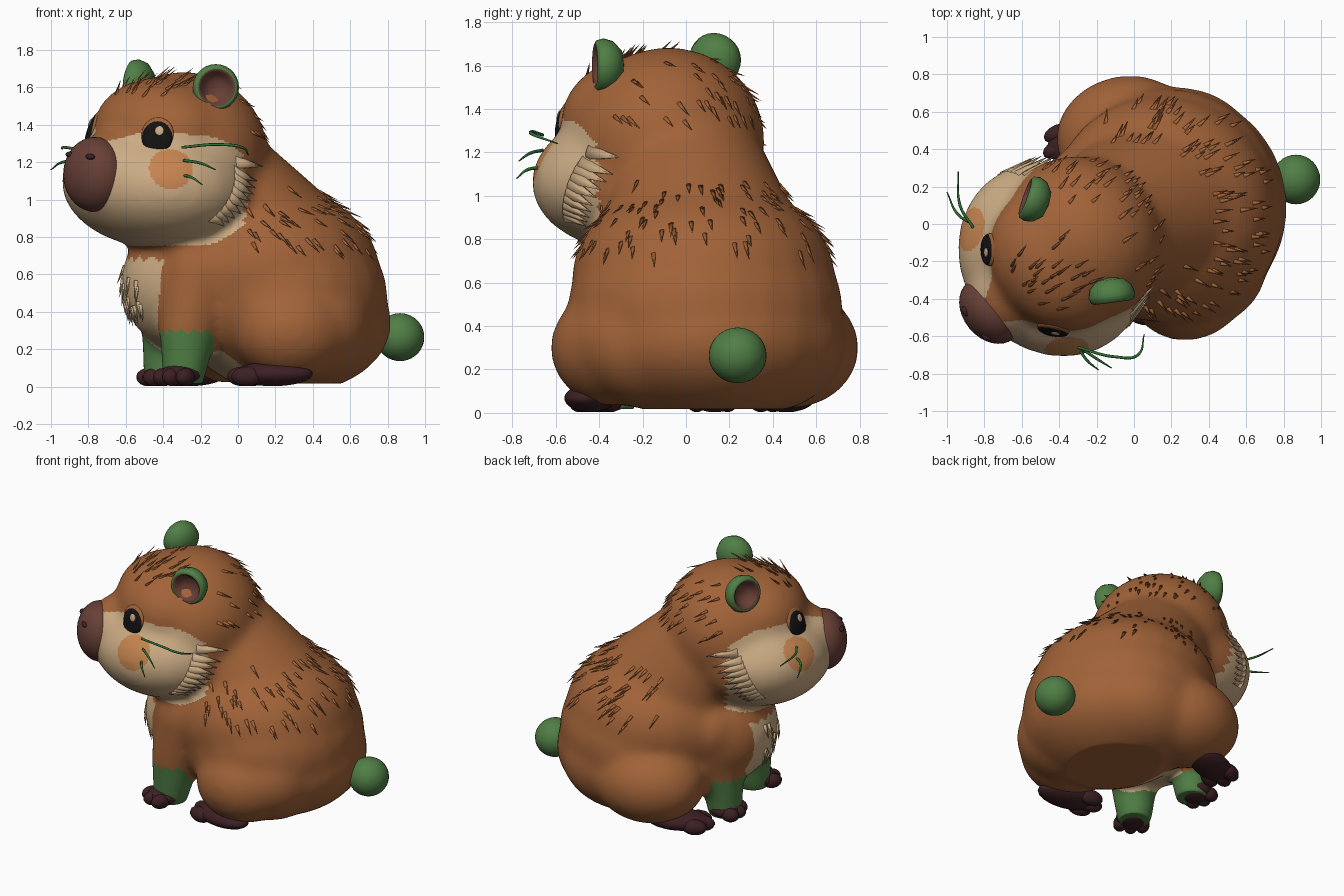
import bpy, bmesh, math, random
from mathutils import Vector, Matrix

if "Cube" in bpy.data.objects:
    bpy.data.objects.remove(bpy.data.objects["Cube"])
random.seed(4)
V = Vector

def mat(name, c):
    m = bpy.data.materials.new(name)
    m.diffuse_color = (*c, 1)
    m.use_nodes = True
    m.node_tree.nodes["Principled BSDF"].inputs["Base Color"].default_value = m.diffuse_color
    return m

BROWN = mat("fur brown", (.36, .125, .04))
CREAM = mat("cream", (.60, .41, .23))
BLUSH = mat("blush orange", (.56, .23, .08))
GREEN = mat("green", (.08, .21, .06))
NOSE = mat("nose brown", (.135, .05, .037))
PAW = mat("paw maroon", (.045, .014, .017))
BLACK = mat("black", (.006, .006, .006))
WHISK = mat("whisker green", (.03, .17, .04))

def frame(origin, f, up_tilt=0):
    """Matrix with local x = forward f, y = sideways, z = up (rolled)."""
    f = V((*f, 0)).normalized()
    z = V((0, 0, 1))
    up = (z + up_tilt * z.cross(f)).normalized()
    return Matrix.Translation(origin) @ Matrix((f, up.cross(f), up)).transposed().to_4x4()

HEAD = frame((-.335, -.12, 1.2), (-.78, -.63), .07)
BODY = frame((.25, .12, 0), (-.97, -.24))
HINV, BINV = HEAD.inverted(), BODY.inverted()

def ball(bm, c, r, M=Matrix(), n=24):
    S = Matrix.Diagonal((*r, 1))
    bmesh.ops.create_uvsphere(bm, u_segments=n, v_segments=n * 2 // 3, radius=1,
                              matrix=M @ Matrix.Translation(c) @ S)

def make(name, bm, *mats):
    me = bpy.data.meshes.new(name)
    bm.to_mesh(me)
    bm.free()
    for m in mats:
        me.materials.append(m)
    ob = bpy.data.objects.new(name, me)
    bpy.context.collection.objects.link(ob)
    me.shade_smooth()
    return ob

def rot(d):
    return V(d).to_track_quat('Z', 'Y').to_matrix().to_4x4()

# ---- body and head: blended ellipsoids ----
bm = bmesh.new()
for c, r in [((.15, .08, .62), (.61, .61, .46)), ((.27, .11, .34), (.55, .60, .38)),
             ((.21, .09, .48), (.59, .64, .48)), ((-.25, -.03, .55), (.38, .39, .37)),
             ((.29, -.34, .30), (.32, .285, .27)), ((-.05, .48, .30), (.375, .315, .28)),
             ((.38, -.12, .33), (.34, .42, .32)), ((.2, .35, .33), (.45, .38, .33))]:
    ball(bm, (0, 0, 0), r, Matrix.Translation(c) @ BODY.to_3x3().to_4x4())
for c, r in [((-.06, 0, .05), (.44, .46, .435)), ((.10, 0, .16), (.35, .41, .295)),
             ((.12, 0, -.12), (.49, .55, .34)), ((.41, 0, -.065), (.24, .245, .245))]:
    ball(bm, c, r, HEAD)
LEGS = [[(-.2, -.25, .62, .23), (-.265, -.32, .33, .16), (-.29, -.34, .06, .12)],
        [(-.31, .18, .62, .21), (-.375, .13, .33, .145), (-.39, .12, .06, .12)]]
NECK = [(-.2, .0, 1.15, .35), (.13, .08, .66, .5)]
for chain in LEGS + [NECK]:
    for a, b in zip(chain, chain[1:]):
        for i in range(8):
            p = V(a).lerp(V(b), i / 7)
            ball(bm, p[:3], [p[3]] * 3)
body = make("body", bm, BROWN, CREAM, BLUSH, GREEN)
for voxel, its in ((.028, 16), (.0125, 8)):
    m = body.modifiers.new("blend", 'REMESH')
    m.mode, m.voxel_size = 'VOXEL', voxel
    m = body.modifiers.new("soften", 'SMOOTH')
    m.factor, m.iterations = .5, its
dg = bpy.context.evaluated_depsgraph_get()
me = bpy.data.meshes.new_from_object(body.evaluated_get(dg))
body.modifiers.clear()
body.data = me
if not me.materials:
    for x in (BROWN, CREAM, BLUSH, GREEN):
        me.materials.append(x)
for v in me.vertices:
    v.co.z = max(v.co.z, .018)

def tri(t):
    return abs(t % 1 - .5) * 2

# ---- colour rules for face, chest and sleeves ----
def colour(p):
    h, b = HINV @ p, BINV @ p
    for leg in LEGS:
        a, c = V(leg[1][:3]), V(leg[2][:3])
        t = max(0, min(1, (a.z - p.z) / (a.z - c.z)))
        if p.z < .5 and (p - a.lerp(c, t)).xy.length < .165 - .04 * t:
            ang = math.atan2(p.y - a.y, p.x - a.x)
            return 3 if p.z < .28 + .035 * tri(ang * 2.2) else 0
    e = V((h.x - .12, h.y, h.z + .12))
    on_cheek = (e.x / .485) ** 2 + (e.y / .545) ** 2 + (e.z / .335) ** 2 < 1.3
    if (on_cheek or h.x > .35) and p.z > .765 - .05 * max(0, h.x):
        top = .18 - 1.2 * max(0, .2 - h.x) ** 2 - .5 * max(0, .2 - abs(h.y))
        if h.z < top and h.x > -.13 + .04 * tri(h.z * 18):
            d = V((h.x - .36, abs(h.y) - .41, h.z + .005))
            return 2 if d.length < .118 else 1
    if b.x > .28 and abs(b.y - .07) < .25 and p.z < .67 + .03 * tri(b.y * 12):
        return 1
    return 0

for f in me.polygons:
    f.material_index = colour(f.center)
me.shade_smooth()
bpy.context.view_layer.update()

def surf(p):
    _, loc, n, _ = body.closest_point_on_mesh(p)
    return loc, n

# ---- fur tufts: cones flattened against the skin ----
def spike(bm, p, n, d, r, L, flat=.6, seg=6):
    d = d.normalized()
    x = d.cross(n).normalized()
    R = Matrix((x, d.cross(x), d)).transposed().to_4x4()
    bmesh.ops.create_cone(bm, cap_ends=True, segments=seg, radius1=r, radius2=.001, depth=L,
                          matrix=Matrix.Translation(p + d * (L / 2 - .015)) @ R
                          @ Matrix.Diagonal((1, flat, 1, 1)))

def scatter(bm, rule, count, flow, lift, r, L):
    faces = [f for f in me.polygons if rule(f.center, HINV @ f.center, BINV @ f.center)]
    for f in random.sample(faces, min(count, len(faces))):
        n = f.normal
        t = (flow - n * flow.dot(n)).normalized()
        spike(bm, f.center, n, t + n * lift, r, L * random.uniform(.7, 1.2))

hb, bb = -HEAD.col[0].xyz, -BODY.col[0].xyz
down = V((0, 0, -1))
bm = bmesh.new()
scatter(bm, lambda p, h, b: .72 < p.z < 1.06 and b.x < .32, 110, bb * .5 + down, .28, .013, .095)
scatter(bm, lambda p, h, b: 1.33 < p.z < 1.63 and h.x < -.12, 46, hb + down * .6, .3, .012, .085)
scatter(bm, lambda p, h, b: p.z > 1.55 and h.x > -.0 and abs(h.y) < .2, 28, hb, .42, .011, .1)
make("fur_tufts", bm, BROWN)

bm = bmesh.new()
for s in (1, -1):
    for i in range(10):          # cheek fringe
        w = .055 - i * .042
        p, n = surf(HEAD @ V((-.075 + .02 * i, s * .56, w)))
        t = hb + down * (.1 + .075 * i)
        t = (t - n * t.dot(n)).normalized()
        spike(bm, p - n * .008, n, t + n * .05, .042, .21 - .009 * i, .4)
for i in range(24):             # chest tuft
    p, n = surf(BODY @ V((.95, random.uniform(-.12, .26), random.uniform(.36, .66))))
    spike(bm, p, n, down - n * down.dot(n) + n * .16, .018, .1, .5)
make("cream_fringe", bm, CREAM)

# ---- nose ----
bm = bmesh.new()
ball(bm, (.55, 0, -.065), (.15, .195, .2), HEAD, 32)
make("nose", bm, NOSE)
bm = bmesh.new()
for s in (1, -1):
    ball(bm, (.655, s * .085, .035), (.022, .032, .016), HEAD, 12)
make("nostrils", bm, PAW)

# ---- eyes, ears ----
EAR = [(0, -.085), (.07, -.073), (.112, -.035), (.125, .01), (.116, .042), (.1, .05),
       (.085, .038), (.07, .005), (.04, -.015), (0, -.02)]
for s, side in ((1, "left"), (-1, "right")):
    p, n = surf(HEAD @ V((.36, s * .28, .155)))
    x = n.cross(V((0, 0, 1))).normalized()
    R = Matrix((x, x.cross(n).normalized(), n)).transposed().to_4x4()
    for name, off, rad, m in (("eyelid", V((0, .016, -.004)), (.088, .094, .022), BROWN),
                              ("eye", V((0, 0, 0)), (.084, .094, .026), BLACK),
                              ("eye_glint", V((-.015, .03, .023)), (.024, .026, .007), CREAM)):
        bm = bmesh.new()
        ball(bm, off, rad, Matrix.Translation(p) @ R)
        make(f"{name}_{side}", bm, m)

    pos = V((-.12, -.37, 1.60)) if s > 0 else V((-.535, .13, 1.625))
    bm = bmesh.new()
    vs = [bm.verts.new((r, 0, z)) for r, z in EAR]
    es = [bm.edges.new(e) for e in zip(vs, vs[1:])]
    bmesh.ops.spin(bm, geom=vs + es, cent=(0, 0, 0), axis=(0, 0, 1), angle=math.tau,
                   steps=28, use_merge=True)
    bmesh.ops.remove_doubles(bm, verts=bm.verts, dist=.0005)
    bmesh.ops.recalc_face_normals(bm, faces=bm.faces)
    for f in bm.faces:
        c = f.calc_center_median()
        f.material_index = int(c.xy.length < .092 and c.z > -.03)
    nd = HEAD.to_3x3() @ V((.52, s * .85, .05))
    bm.transform(Matrix.Translation(pos) @ rot(nd))
    make(f"ear_{side}", bm, GREEN, NOSE)

# ---- tail ----
bm = bmesh.new()
ball(bm, (.866, .238, .265), (.13, .133, .128), n=32)
make("tail", bm, GREEN)

# ---- paws and feet ----
def paw(name, heel, toe, w, h):
    heel, toe = V((*heel, 0)), V((*toe, 0))
    d = toe - heel
    M = frame(heel, d.xy)
    L = d.length
    bm = bmesh.new()
    ball(bm, (L * .42, 0, h * .5), (L * .58, w, h * .5), M)
    for i in range(3):
        y = i - 1
        ball(bm, (L * (.85 - .1 * y * y), y * w * .66, h * .4),
             (L * .12 + .04, w * .42, h * .4), M, 14)
    bmesh.ops.translate(bm, verts=bm.verts, vec=(0, 0, .003))
    make(name, bm, PAW)

paw("front_paw_left", (-.26, -.30), (-.37, -.48), .11, .12)
paw("front_paw_right", (-.33, .15), (-.51, .11), .11, .12)
paw("hind_foot_left", (.34, -.47), (-.03, -.40), .115, .13)
paw("hind_foot_right", (-.12, .52), (-.46, .38), .115, .13)

# ---- whiskers ----
WH = [[(-.30, -.66, 1.28), (-.1, -.71, 1.295), (.02, -.70, 1.28), (.055, -.59, 1.24)],
      [(-.29, -.66, 1.21), (-.2, -.72, 1.195), (-.12, -.77, 1.16)],
      [(-.30, -.66, 1.13), (-.25, -.73, 1.12), (-.19, -.78, 1.08)],
      [(-.86, -.02, 1.27), (-.93, .1, 1.28), (-.94, .28, 1.27)],
      [(-.86, .0, 1.21), (-.94, .05, 1.2), (-1.0, .17, 1.16)]]
for i, pts in enumerate(WH):
    cu = bpy.data.curves.new(f"whisker_{i + 1}", 'CURVE')
    cu.dimensions, cu.bevel_depth, cu.bevel_resolution = '3D', .0075, 2
    sp = cu.splines.new('BEZIER')
    sp.bezier_points.add(len(pts) - 1)
    for bp, p in zip(sp.bezier_points, pts):
        bp.co = p
        bp.handle_left_type = bp.handle_right_type = 'AUTO'
    sp.bezier_points[-1].radius = .4
    cu.materials.append(WHISK)
    bpy.context.collection.objects.link(bpy.data.objects.new(cu.name, cu))
